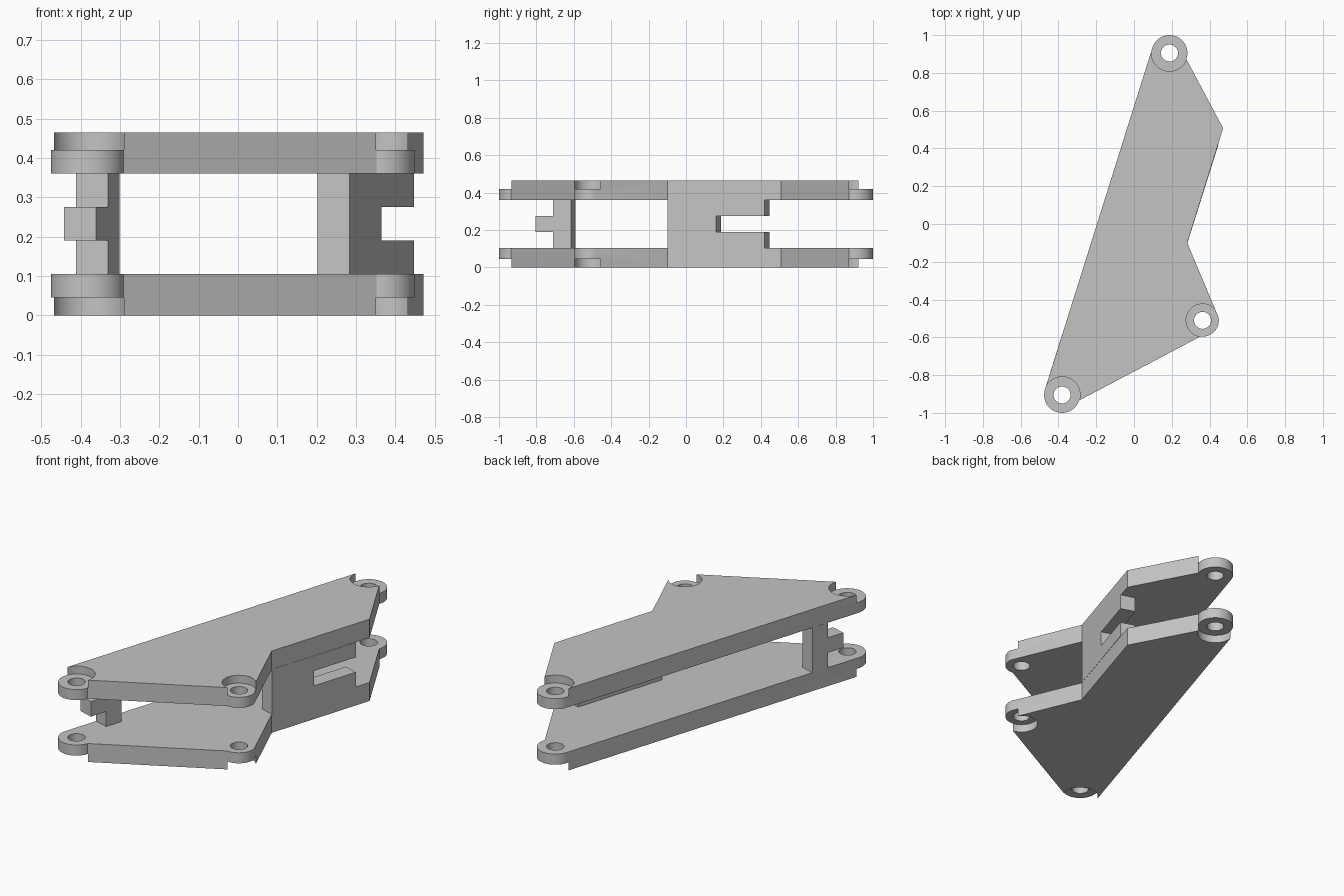
import bpy
import bmesh
from math import cos, sin, radians
from mathutils import Vector

cube = bpy.data.objects.get("Cube")
if cube:
    bpy.data.objects.remove(cube)

grey = bpy.data.materials.new("light_grey")
grey.use_nodes = True
colour = (0.55, 0.55, 0.55, 1)
grey.diffuse_color = colour
grey.node_tree.nodes["Principled BSDF"].inputs["Base Color"].default_value = colour

HEIGHT, PLATE, RECESS = 0.465, 0.105, 0.045
TOP = HEIGHT - PLATE
HOLE = 0.045

# Pivot bosses: centre, radius, start and end angle of the rounded outline (clockwise)
BOSSES = [
    (Vector((0.188, 0.905)), 0.095, 163, -20),
    (Vector((0.363, -0.51)), 0.086, 11, -97),
    (Vector((-0.381, -0.905)), 0.095, -18, -197),
]
# Straight corners between the first and second boss
CORNERS = [Vector((0.472, 0.507)), Vector((0.282, -0.10))]


def prism(name, points, offset):
    """Extrude a planar outline of 3D points by an offset."""
    bm = bmesh.new()
    face = bm.faces.new([bm.verts.new(p) for p in points])
    extruded = bmesh.ops.extrude_face_region(bm, geom=[face])["geom"]
    verts = [v for v in extruded if isinstance(v, bmesh.types.BMVert)]
    bmesh.ops.translate(bm, verts=verts, vec=offset)
    bmesh.ops.recalc_face_normals(bm, faces=bm.faces)
    mesh = bpy.data.meshes.new(name)
    bm.to_mesh(mesh)
    bm.free()
    mesh.materials.append(grey)
    obj = bpy.data.objects.new(name, mesh)
    bpy.context.collection.objects.link(obj)
    return obj


def arc(centre, radius, start, end, steps):
    angles = [radians(start + (end - start) * i / steps) for i in range(steps + 1)]
    return [centre + radius * Vector((cos(a), sin(a))) for a in angles]


def bore(obj, centre, radius, low, high):
    """Cut a round vertical hole between two heights."""
    ring = arc(centre, radius, 0, 360, 48)[:-1]
    cutter = prism("cutter", [(p.x, p.y, low) for p in ring], (0, 0, high - low))
    cutter.hide_render = True
    mod = obj.modifiers.new("bore", 'BOOLEAN')
    mod.operation = 'DIFFERENCE'
    mod.solver = 'EXACT'
    mod.object = cutter
    bpy.context.view_layer.objects.active = obj
    bpy.ops.object.modifier_apply(modifier=mod.name)
    bpy.data.objects.remove(cutter)


def plate(name, base, recess_low, recess_high):
    """Arm plate with rounded pivots, recessed on its outer side."""
    outline = []
    for i, (centre, radius, start, end) in enumerate(BOSSES):
        outline += arc(centre, radius, start, end, 28)
        if i == 0:
            outline += CORNERS
    obj = prism(name, [(p.x, p.y, base) for p in outline], (0, 0, PLATE))
    for centre, radius, _, _ in BOSSES:
        bore(obj, centre, radius + 0.001, recess_low, recess_high)
        bore(obj, centre, HOLE, base - 0.1, base + PLATE + 0.1)
    return obj


ALONG = Vector((0.301, 0.954, 0))
ACROSS = Vector((0.954, -0.301, 0)) * 0.085
SLOT_LOW, SLOT_HIGH = 0.19, 0.275


def spacer(name, origin, profile, offset):
    """Upright block drawn as (distance along the edge, height)."""
    points = [Vector(origin) + ALONG * s + Vector((0, 0, z)) for s, z in profile]
    return prism(name, points, offset)


# Upper and lower arm plates
parts = [
    plate("lower_plate", 0, -0.1, RECESS),
    plate("upper_plate", TOP, HEIGHT - RECESS, HEIGHT + 0.1),
]

# Side wall with an open slot towards the back
END, SLOT = 0.545, 0.273
parts.append(spacer("slotted_side_wall", (0.283, -0.10, 0), [
    (0, PLATE), (END, PLATE), (END, SLOT_LOW), (SLOT, SLOT_LOW),
    (SLOT, SLOT_HIGH), (END, SLOT_HIGH), (END, TOP), (0, TOP)], -ACROSS))

# Small post with a tongue towards the front
parts.append(spacer("tongue_post", (-0.412, -0.685, 0), [
    (0, PLATE), (0.1, PLATE), (0.1, TOP), (0, TOP),
    (0, SLOT_HIGH), (-0.1, SLOT_HIGH), (-0.1, SLOT_LOW), (0, SLOT_LOW)], ACROSS))

# Smooth round walls, sharp edges
bpy.ops.object.select_all(action='DESELECT')
for obj in parts:
    obj.select_set(True)
bpy.context.view_layer.objects.active = parts[0]
bpy.ops.object.shade_smooth_by_angle(angle=radians(30))
